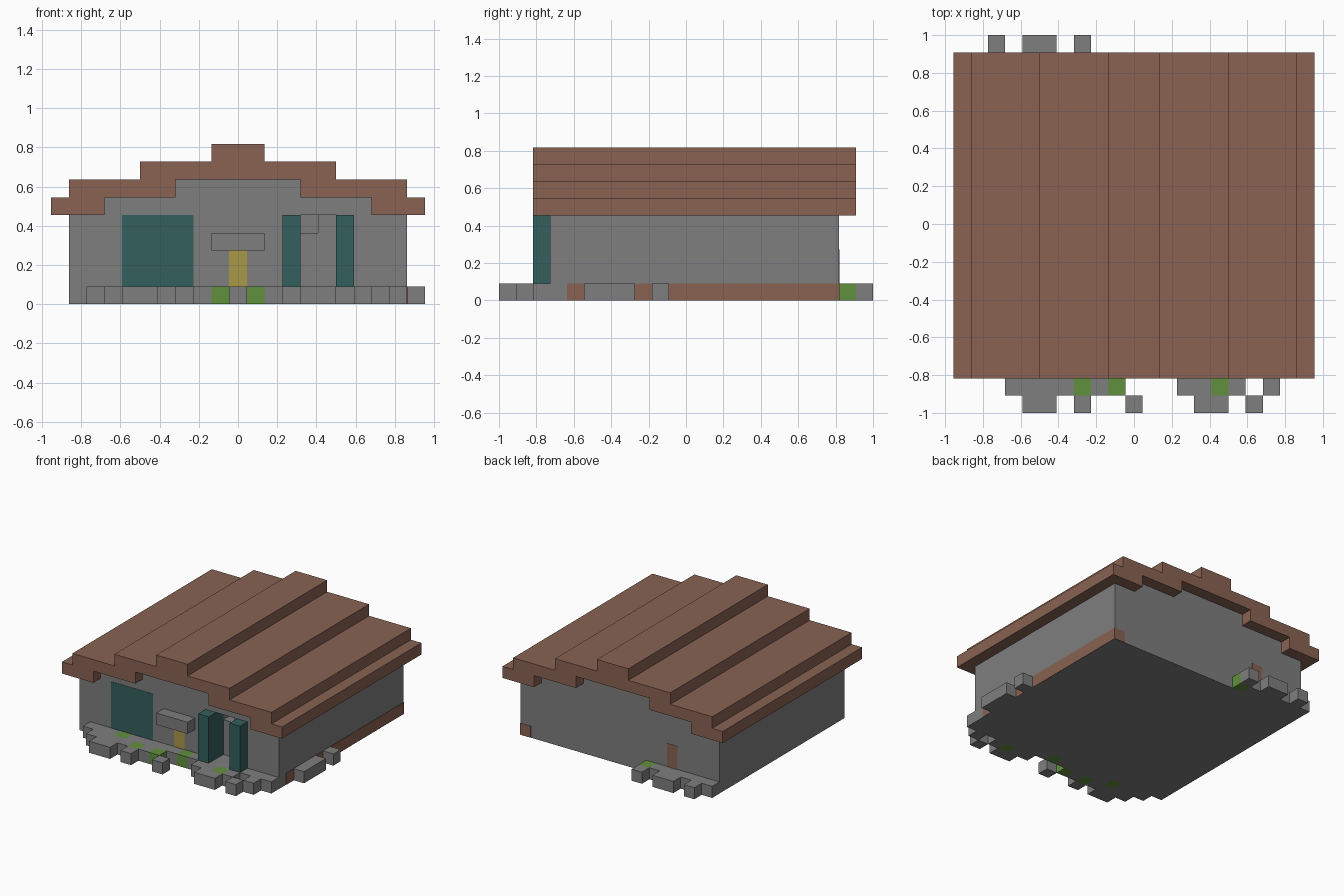
import bpy, bmesh

if "Cube" in bpy.data.objects:
    bpy.data.objects.remove(bpy.data.objects["Cube"], do_unlink=True)

U = 1 / 11            # one building block
OX, OY = -10.5, -11   # grid origin, in blocks


def material(name, rgb):
    m = bpy.data.materials.new(name)
    m.use_nodes = True
    m.diffuse_color = (*rgb, 1)
    bsdf = next(n for n in m.node_tree.nodes if n.type == 'BSDF_PRINCIPLED')
    bsdf.inputs["Base Color"].default_value = (*rgb, 1)
    bsdf.inputs["Roughness"].default_value = 0.9
    return m


stone = material("grey stone", (0.205, 0.21, 0.205))
brown = material("brown tile", (0.25, 0.124, 0.086))
teal = material("dark teal", (0.034, 0.118, 0.108))
yellow = material("yellow", (0.40, 0.32, 0.065))
green = material("moss green", (0.12, 0.28, 0.047))


def finish(name, bm, mat):
    bmesh.ops.recalc_face_normals(bm, faces=bm.faces)
    mesh = bpy.data.meshes.new(name)
    bm.to_mesh(mesh)
    bm.free()
    mesh.materials.append(mat)
    obj = bpy.data.objects.new(name, mesh)
    bpy.context.collection.objects.link(obj)
    return obj


def block(name, mat, xs, ys, zs):
    """Box spanning the given ranges of grid blocks."""
    bm = bmesh.new()
    bmesh.ops.create_cube(bm, size=1)
    for v in bm.verts:
        v.co.x = (OX + xs[v.co.x > 0]) * U
        v.co.y = (OY + ys[v.co.y > 0]) * U
        v.co.z = zs[v.co.z > 0] * U
    return finish(name, bm, mat)


def extrude(name, mat, half, ys):
    """Mirror a half profile in x and extrude it along y."""
    outline = half + [(-x, z) for x, z in reversed(half)]
    bm = bmesh.new()
    verts = [bm.verts.new((x * U, (OY + ys[0]) * U, z * U)) for x, z in outline]
    face = bm.faces.new(verts)
    new = bmesh.ops.extrude_face_region(bm, geom=[face])["geom"]
    depth = (ys[1] - ys[0]) * U
    bmesh.ops.translate(bm, vec=(0, depth, 0),
                        verts=[g for g in new if isinstance(g, bmesh.types.BMVert)])
    return finish(name, bm, mat)


def cut(obj, xs, ys, zs):
    cutter = block("cutter", stone, xs, ys, zs)
    cutter.hide_render = True
    mod = obj.modifiers.new("recess", 'BOOLEAN')
    mod.operation, mod.solver, mod.object = 'DIFFERENCE', 'EXACT', cutter
    bpy.context.view_layer.objects.active = obj
    bpy.ops.object.modifier_apply(modifier=mod.name)
    bpy.data.objects.remove(cutter, do_unlink=True)


# Walls with stepped gables, and stepped roof
walls = extrude("walls", stone, [(9.5, 0), (9.5, 5), (7.5, 5), (7.5, 6),
                                 (3.5, 6), (3.5, 7)], (3, 20))
extrude("roof", brown, [(3.5, 7), (3.5, 6), (7.5, 6), (7.5, 5), (10.5, 5), (10.5, 6),
                        (9.5, 6), (9.5, 7), (5.5, 7), (5.5, 8), (1.5, 8), (1.5, 9)],
        (2, 21))

# Recessed entrance between two posts
cut(walls, (13, 17), (2.5, 4), (1, 5))
cut(walls, (14, 15), (3.5, 5), (4, 5))
for side, x in (("right", 13), ("left", 16)):
    block(f"{side}_entrance_post", teal, (x, x + 1), (2, 4), (1, 5))

# Flat panels on the walls
T = 0.03
block("gate_panel", teal, (4, 8), (3 - T, 3), (1, 5))
block("front_door", yellow, (10, 11), (3 - T, 3), (1, 3))
block("door_canopy", stone, (9, 12), (2, 3), (3, 4))
block("back_door", brown, (5, 6), (20, 20 + T), (1, 3))
block("side_base_strip", brown, (20, 20 + T), (4, 20), (0, 1))
block("back_corner_strip", brown, (19, 20), (20, 20 + T), (0, 1))

# Paving: row -> runs of stone
paving = {
    0: [(4, 6), (7, 8), (10, 11), (14, 16), (17, 18)],
    1: [(3, 7), (8, 9), (13, 15), (16, 17), (18, 19)],
    2: [(2, 5), (6, 11), (12, 20)],
    20: [(1, 7)],
    21: [(2, 3), (4, 6), (7, 8)],
}
for row, runs in paving.items():
    for n, run in enumerate(runs):
        block(f"paving_{row}_{n}", stone, run, (row, row + 1), (0, 1))

# Moss blocks set in the paving
for n, (x, y) in enumerate([(7, 1), (9, 1), (15, 1), (5, 2), (11, 2), (7, 20)]):
    block(f"moss_{n}", green, (x, x + 1), (y, y + 1), (0, 1))

# Loose stones along the left wall
for n, ys in enumerate([(5, 8), (9, 10)]):
    block(f"side_stone_{n}", stone, (20, 21), ys, (0, 1))
